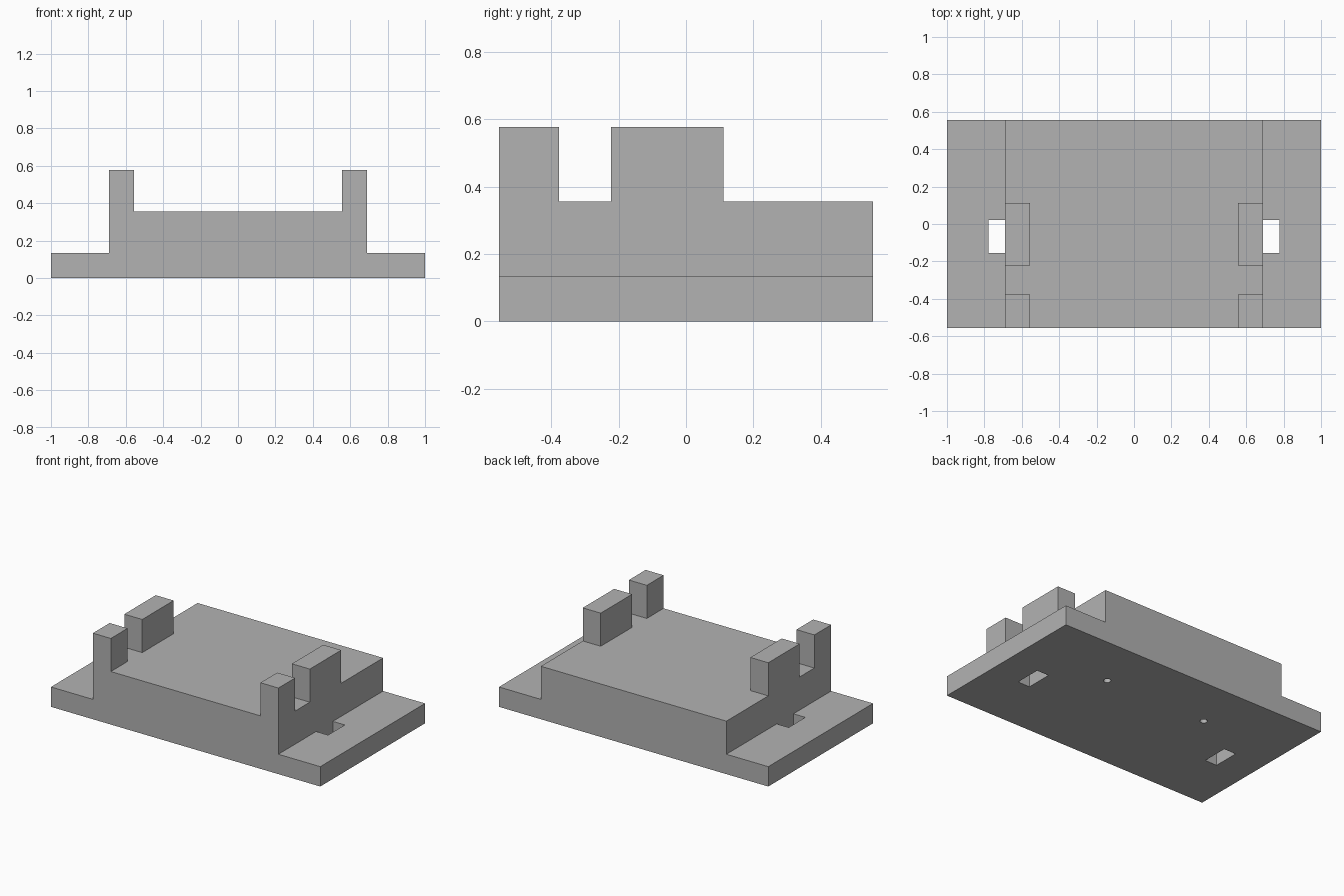
import bpy
import bmesh
from mathutils import Matrix, Vector

U = 1 / 45  # one modelling unit; the plate is 90 units long

if "Cube" in bpy.data.objects:
    bpy.data.objects.remove(bpy.data.objects["Cube"], do_unlink=True)

grey = bpy.data.materials.new("plain grey")
grey.use_nodes = True
grey.diffuse_color = (0.448, 0.448, 0.448, 1)
grey.node_tree.nodes["Principled BSDF"].inputs["Base Color"].default_value = grey.diffuse_color


def add_object(name, bm):
    bmesh.ops.scale(bm, vec=(U, U, U), verts=bm.verts)
    bmesh.ops.recalc_face_normals(bm, faces=bm.faces)
    mesh = bpy.data.meshes.new(name)
    bm.to_mesh(mesh)
    bm.free()
    mesh.materials.append(grey)
    obj = bpy.data.objects.new(name, mesh)
    bpy.context.collection.objects.link(obj)
    return obj


def box(name, low, high):
    low, high = Vector(low), Vector(high)
    bm = bmesh.new()
    place = Matrix.Translation((low + high) / 2) @ Matrix.Diagonal((high - low).to_4d())
    place[3][3] = 1
    bmesh.ops.create_cube(bm, size=1, matrix=place)
    return add_object(name, bm)


def rod(name, x, y, radius, low, high):
    bm = bmesh.new()
    bmesh.ops.create_cone(bm, cap_ends=True, segments=24, radius1=radius, radius2=radius,
                          depth=high - low,
                          matrix=Matrix.Translation((x, y, (low + high) / 2)))
    return add_object(name, bm)


def cut(body, cutter):
    cutter.hide_render = True
    mod = body.modifiers.new("cut", "BOOLEAN")
    mod.operation = "DIFFERENCE"
    mod.solver = "EXACT"
    mod.object = cutter
    bpy.context.view_layer.objects.active = body
    bpy.ops.object.modifier_apply(modifier=mod.name)
    bpy.data.objects.remove(cutter, do_unlink=True)


# Body: stepped front profile, mirrored, then extruded from front to back
half = [(45, 0), (45, 6), (31, 6), (31, 26), (25, 26), (25, 16)]
outline = half + [(-x, z) for x, z in reversed(half)]
bm = bmesh.new()
face = bm.faces.new([bm.verts.new((x, -25, z)) for x, z in outline])
swept = bmesh.ops.extrude_face_region(bm, geom=[face])["geom"]
bmesh.ops.translate(bm, vec=(0, 50, 0),
                    verts=[g for g in swept if isinstance(g, bmesh.types.BMVert)])
body = add_object("bracket_body", bm)

# Gaps that divide the side rails into upright posts
for y0, y1 in ((-17, -10), (5, 30)):
    cut(body, box("rail_gap", (-40, y0, 16), (40, y1, 30)))

for side in (-1, 1):
    # Through slot in the flange, flush with the block wall
    x0, x1 = sorted((side * 31, side * 35))
    cut(body, box("flange_slot", (x0, -7, -4), (x1, 1, 10)))
    # Blind round hole in the underside
    cut(body, rod("screw_hole", side * 17, 9, 1, -4, 10))
